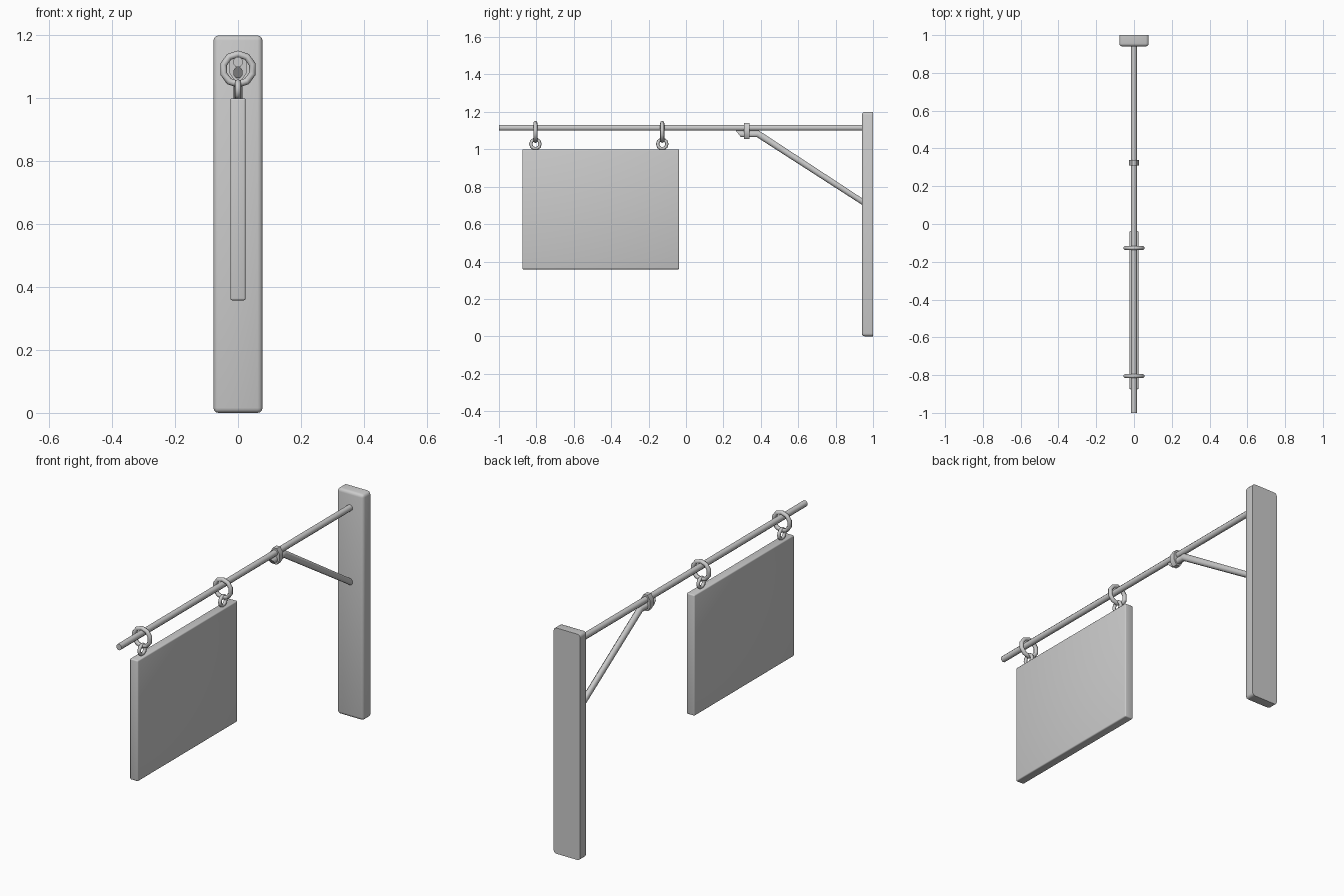
import bpy, bmesh, math
from mathutils import Vector, Matrix

cube = bpy.data.objects.get("Cube")
if cube:
    bpy.data.objects.remove(cube, do_unlink=True)

grey = bpy.data.materials.new("plain_grey")
grey.use_nodes = True
COLOUR = (0.6, 0.6, 0.6, 1)
grey.diffuse_color = COLOUR
grey.node_tree.nodes["Principled BSDF"].inputs["Base Color"].default_value = COLOUR


def finish(name, bm, angle=50):
    bmesh.ops.recalc_face_normals(bm, faces=bm.faces)
    mesh = bpy.data.meshes.new(name)
    bm.to_mesh(mesh)
    bm.free()
    mesh.materials.append(grey)
    ob = bpy.data.objects.new(name, mesh)
    bpy.context.collection.objects.link(ob)
    bpy.ops.object.select_all(action="DESELECT")
    ob.select_set(True)
    bpy.context.view_layer.objects.active = ob
    bpy.ops.object.shade_smooth_by_angle(angle=math.radians(angle))
    return ob


def box(name, lo, hi, bevel, keep_back=False):
    """Box between two corners, with rounded edges (optionally a sharp back)."""
    lo, hi = Vector(lo), Vector(hi)
    bm = bmesh.new()
    bmesh.ops.create_cube(bm, size=1)
    for v in bm.verts:
        v.co = (lo + hi) / 2 + v.co * (hi - lo)
    edges = [e for e in bm.edges
             if not (keep_back and all(v.co.y > hi.y - 0.001 for v in e.verts))]
    bmesh.ops.bevel(bm, geom=edges, offset=bevel, segments=3, profile=0.5, affect="EDGES")
    return finish(name, bm)


def bar(name, sections, half_x, half_z, sides=8):
    """Tube through sections of (y, z, y slant), lying in the x = 0 plane."""
    bm = bmesh.new()
    loops = []
    for y, z, slant in sections:
        loop = []
        for i in range(sides):
            a = math.tau * (i + 0.5) / sides
            c, s = math.cos(a), math.sin(a)
            loop.append(bm.verts.new((half_x * c, y + slant * s, z + half_z * s)))
        loops.append(loop)
    for a, b in zip(loops, loops[1:]):
        for i in range(sides):
            j = (i + 1) % sides
            bm.faces.new((a[i], a[j], b[j], b[i]))
    bm.faces.new(loops[0])
    bm.faces.new(loops[-1])
    return finish(name, bm)


def ring(name, centre, major, minor, axis, steps=10, sides=8):
    """Torus around the given axis."""
    bm = bmesh.new()
    turn = Vector((0, 0, 1)).rotation_difference(Vector(axis)).to_matrix()
    grid = []
    for i in range(steps):
        a = math.tau * (i + 0.5) / steps
        row = []
        for j in range(sides):
            b = math.tau * j / sides
            r = major + minor * math.cos(b)
            p = Vector((r * math.cos(a), r * math.sin(a), minor * math.sin(b)))
            row.append(bm.verts.new(turn @ p + Vector(centre)))
        grid.append(row)
    for i in range(steps):
        for j in range(sides):
            k, l = (i + 1) % steps, (j + 1) % sides
            bm.faces.new((grid[i][j], grid[k][j], grid[k][l], grid[i][l]))
    return finish(name, bm)


# Wall plate and hanging board
box("wall_plate", (-0.078, 0.94, 0), (0.078, 1, 1.2), 0.016, keep_back=True)
box("sign_board", (-0.024, -0.875, 0.358), (0.024, -0.037, 1.0), 0.006)

# Horizontal rod, bent brace below it and the clamp joining both
bar("rod", [(-1, 1.115, 0), (0.95, 1.115, 0)], 0.016, 0.017)
bar("brace", [(0.28, 1.082, -0.015), (0.385, 1.082, 0.006), (0.95, 0.715, 0)],
    0.016, 0.019)
bar("clamp", [(0.309, 1.098, 0), (0.339, 1.098, 0)], 0.029, 0.046)

# Hanging rings with the eyelets on the board
for place, y in (("front", -0.805), ("back", -0.127)):
    ring(place + "_ring", (0, y, 1.093), 0.048, 0.011, (0, 1, 0))
    ring(place + "_eyelet", (0, y, 1.028), 0.025, 0.009, (1, 0, 0))
